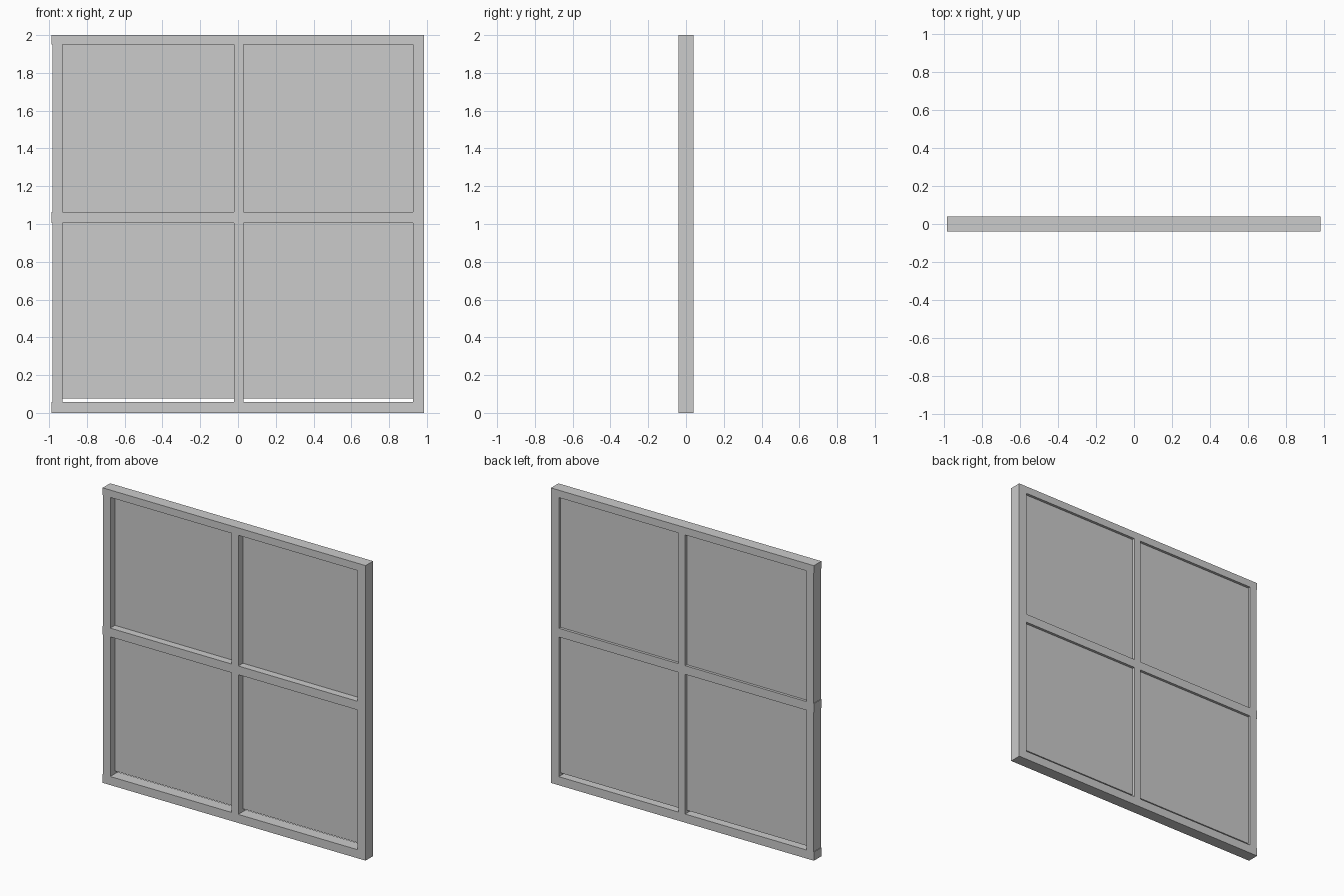
import bpy, bmesh

if "Cube" in bpy.data.objects:
    bpy.data.objects.remove(bpy.data.objects["Cube"])

# Grid lines of the frame; rails stick out a hair on the -x side
XS = [-0.987, -0.983, -0.93, -0.022, 0.03, 0.926, 0.985]
ZS = [0.0, 0.058, 1.005, 1.064, 1.95, 2.0]
Y0, Y1 = -0.04, 0.04


def finish(bm, name):
    bmesh.ops.recalc_face_normals(bm, faces=bm.faces)
    mesh = bpy.data.meshes.new(name)
    bm.to_mesh(mesh)
    bm.free()
    ob = bpy.data.objects.new(name, mesh)
    bpy.context.collection.objects.link(ob)
    return ob


def box(name, x, y, z):
    bm = bmesh.new()
    bmesh.ops.create_cube(bm, size=1)
    for v in bm.verts:
        v.co = [r[0] + (c + 0.5) * (r[1] - r[0]) for c, r in zip(v.co, (x, y, z))]
    return finish(bm, name)


# Window frame: fill the rail and stile cells, leave the four openings, extrude
bm = bmesh.new()
grid = {(i, j): bm.verts.new((x, Y0, z)) for i, x in enumerate(XS) for j, z in enumerate(ZS)}
for i in range(len(XS) - 1):
    for j in range(len(ZS) - 1):
        rail = j in (0, 2, 4)
        stile = i in (1, 3, 5)
        if rail or stile:
            bm.faces.new([grid[i, j], grid[i + 1, j], grid[i + 1, j + 1], grid[i, j + 1]])
ext = bmesh.ops.extrude_face_region(bm, geom=bm.faces[:], use_keep_orig=True)
for v in ext["geom"]:
    if isinstance(v, bmesh.types.BMVert):
        v.co.y = Y1
finish(bm, "window_frame")

# Panes, set towards the back; the lower ones stop just short of the bottom rail
for side, x in (("left", (-0.93, -0.022)), ("right", (0.03, 0.926))):
    box(f"upper_pane_{side}", x, (0.01, 0.022), (1.064, 1.95))
    box(f"lower_pane_{side}", x, (0.01, 0.022), (0.077, 1.005))
